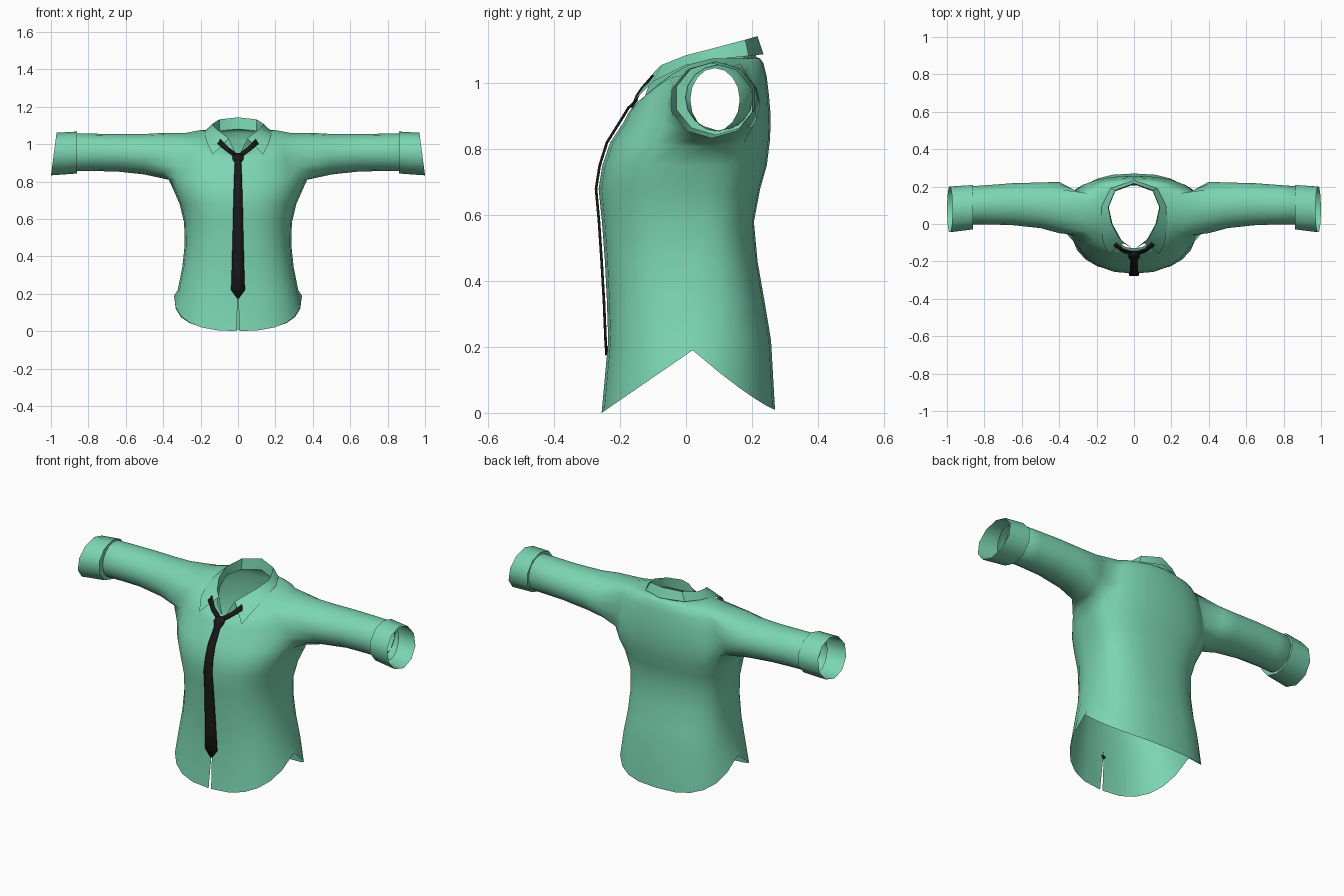
import bpy
import bmesh
from math import sin, cos, pi, copysign, radians

cube = bpy.data.objects.get("Cube")
if cube:
    bpy.data.objects.remove(cube)


def make_material(name, rgb):
    mat = bpy.data.materials.new(name)
    mat.use_nodes = True
    color = (*rgb, 1)
    mat.diffuse_color = color
    bsdf = mat.node_tree.nodes["Principled BSDF"]
    bsdf.inputs["Base Color"].default_value = color
    bsdf.inputs["Roughness"].default_value = 0.8
    return mat


green = make_material("mint green cloth", (0.2, 0.67, 0.45))
black = make_material("black silk", (0.01, 0.01, 0.01))


def finish(bm, name, mat, angle=50, thickness=0):
    bmesh.ops.recalc_face_normals(bm, faces=bm.faces)
    mesh = bpy.data.meshes.new(name)
    bm.to_mesh(mesh)
    bm.free()
    obj = bpy.data.objects.new(name, mesh)
    bpy.context.collection.objects.link(obj)
    mesh.materials.append(mat)
    bpy.ops.object.select_all(action="DESELECT")
    obj.select_set(True)
    bpy.context.view_layer.objects.active = obj
    bpy.ops.object.shade_smooth_by_angle(angle=radians(angle))
    if thickness:
        solid = obj.modifiers.new("thickness", "SOLIDIFY")
        solid.thickness = thickness
        solid.offset = 0
    return obj


def skin(bm, rows, closed=False):
    """Fill quads between neighbouring rows of vertices."""
    for a, b in zip(rows, rows[1:]):
        n = len(a)
        for i in range(n if closed else n - 1):
            j = (i + 1) % n
            bm.faces.new((a[i], a[j], b[j], b[i]))


COLS = 24


def ring_point(i, w, yf, yc, yb, n):
    t = 2 * pi * i / COLS
    s, c = sin(t), cos(t)
    x = w * copysign(abs(s) ** (2 / n), s)
    f = abs(c) ** (2 / n)
    y = yc + f * ((yf - yc) if c > 0 else (yb - yc))
    return x, y, f, c


# Shirt body: curved hem, level waist rings, then tilted chest and shoulder rings
bm = bmesh.new()
rows = []
hem = []
for i in range(COLS + 1):
    x, y, f, c = ring_point(i, 0.342, -0.256, 0.02, 0.27, 2.5)
    z = 0.19 * (1 - f) if c > 0 else 0.01 + 0.18 * (1 - f) ** 1.2
    x += 0.008 if i == 0 else -0.008 if i == COLS else 0
    hem.append(bm.verts.new((x, y, z)))

# z, half width, front y, back y
waist = [(0.22, 0.322, -0.236, 0.258), (0.34, 0.298, -0.24, 0.238),
         (0.46, 0.285, -0.246, 0.217), (0.58, 0.288, -0.255, 0.206),
         (0.68, 0.312, -0.265, 0.225), (0.75, 0.343, -0.254, 0.245)]
# half width, front y, back y, front z, side z, back z
chest = [(0.37, -0.23, 0.255, 0.82, 0.81, 0.83), (0.36, -0.19, 0.257, 0.88, 0.88, 0.9),
         (0.345, -0.175, 0.252, 0.91, 0.95, 0.96), (0.325, -0.16, 0.245, 0.93, 1.01, 1.02),
         (0.28, -0.15, 0.235, 0.94, 1.06, 1.06), (0.2, -0.14, 0.225, 0.945, 1.075, 1.075),
         (0.14, -0.13, 0.212, 0.95, 1.07, 1.08)]
for k, (z, w, yf, yb) in enumerate(waist):
    pts = [ring_point(i, w, yf, 0.02 + 0.01 * k, yb, 2.5) for i in range(COLS)]
    ring = [bm.verts.new((p[0], p[1], z)) for p in pts]
    rows.append(ring + ring[:1])
for w, yf, yb, zf, zs, zb in chest:
    ring = []
    for i in range(COLS):
        x, y, f, c = ring_point(i, w, yf, 0.08, yb, 2.3)
        z = zs + ((zf if c > 0 else zb) - zs) * abs(c) ** 1.5
        ring.append(bm.verts.new((x, y, z)))
    rows.append(ring + ring[:1])
skin(bm, [hem] + rows[:len(waist) + 1])

# Chest rows leave an armhole on each side
low = len(waist)
high = low + 4
for r in range(low, len(rows) - 1):
    for i in range(COLS):
        if r < high and (4 <= i < 8 or 16 <= i < 20):
            continue
        a, b = rows[r], rows[r + 1]
        bm.faces.new((a[i], a[i + 1], b[i + 1], b[i]))

# Sleeves grow from the armhole edges: x, centre y, y radius, centre z, z radius
sleeve = [(0.4, 0.088, 0.137, 0.938, 0.122), (0.5, 0.1, 0.122, 0.946, 0.108),
          (0.65, 0.106, 0.112, 0.954, 0.1), (0.78, 0.103, 0.105, 0.956, 0.1),
          (0.87, 0.1, 0.102, 0.956, 0.1), (0.91, 0.088, 0.075, 0.95, 0.096)]
edge = [(low, c) for c in range(4, 8)] + [(r, 8) for r in range(low, high)]
edge += [(high, c) for c in range(8, 4, -1)] + [(r, 4) for r in range(high, low, -1)]
for side in (1, -1):
    loops = [[rows[r][c if side > 0 else COLS - c] for r, c in edge]]
    for x, yc, ry, zc, rz in sleeve:
        angles = [radians(225) + 2 * pi * k / len(edge) for k in range(len(edge))]
        loops.append([bm.verts.new((side * x, yc + ry * cos(a), zc + rz * sin(a)))
                      for a in angles])
    skin(bm, loops, closed=True)
finish(bm, "shirt_body_and_sleeves", green, 60)

# Cuffs: ten-sided open bands, turned in at the sleeve end
for side, label in ((1, "left"), (-1, "right")):
    bm = bmesh.new()
    loops = []
    for x, yc, ry, zc, rz in ((0.86, 0.1, 0.1, 0.955, 0.1), (0.862, 0.09, 0.125, 0.955, 0.112),
                              (0.98, 0.078, 0.128, 0.947, 0.114)):
        ring = []
        for k in range(10):
            a = 2 * pi * (k + 0.5) / 10
            flare = 0.015 * sin(a) if x > 0.9 else 0
            ring.append(bm.verts.new((side * (x - flare + (0.005 if flare else 0)),
                                      yc + ry * cos(a), zc + rz * sin(a))))
        loops.append(ring)
    skin(bm, loops, closed=True)
    finish(bm, label + "_cuff", green, 40)

# Collar: inner stand, folded top edge and outer leaf, mirrored across the middle
inner = [(0.008, -0.13, 0.945), (0.06, -0.1, 0.98), (0.115, 0, 1.03),
         (0.135, 0.09, 1.06), (0.1, 0.175, 1.07), (0, 0.212, 1.08)]
top = [(0.05, -0.1, 1.03), (0.08, -0.075, 1.055), (0.12, 0, 1.085),
       (0.138, 0.09, 1.108), (0.1, 0.18, 1.132), (0, 0.217, 1.143)]
outer = [(0.135, -0.16, 0.945), (0.165, -0.1, 1.005), (0.18, 0, 1.055),
         (0.175, 0.09, 1.072), (0.125, 0.19, 1.083), (0, 0.235, 1.088)]
bm = bmesh.new()
rails = []
for rail in (inner, top, outer):
    mirrored = [(-x, y, z) for x, y, z in reversed(rail[:-1])]
    rails.append([bm.verts.new(p) for p in rail + mirrored])
skin(bm, rails)
finish(bm, "collar", green, 45)

# Tie blade: z, half width, y, following the chest
blade = [(0.95, 0.026, -0.148), (0.925, 0.03, -0.175), (0.9, 0.017, -0.19),
         (0.82, 0.021, -0.24), (0.75, 0.023, -0.262), (0.68, 0.025, -0.273),
         (0.58, 0.027, -0.264), (0.46, 0.03, -0.256), (0.34, 0.033, -0.249),
         (0.22, 0.037, -0.244), (0.175, 0.004, -0.241)]
bm = bmesh.new()
skin(bm, [[bm.verts.new((s * w, y, z)) for s in (-1, 1)] for z, w, y in blade])
finish(bm, "tie_blade", black, 30, 0.008)

# Tie band running from the knot up under each collar leaf
for side, label in ((1, "left"), (-1, "right")):
    bm = bmesh.new()
    band = [((0.01, -0.165, 0.925), (0.01, -0.15, 0.95)),
            ((0.06, -0.15, 0.962), (0.055, -0.135, 0.985)),
            ((0.11, -0.115, 1.0), (0.095, -0.1, 1.025))]
    skin(bm, [[bm.verts.new((side * x, y, z)) for x, y, z in pair] for pair in band])
    finish(bm, label + "_tie_band", black, 30, 0.006)
